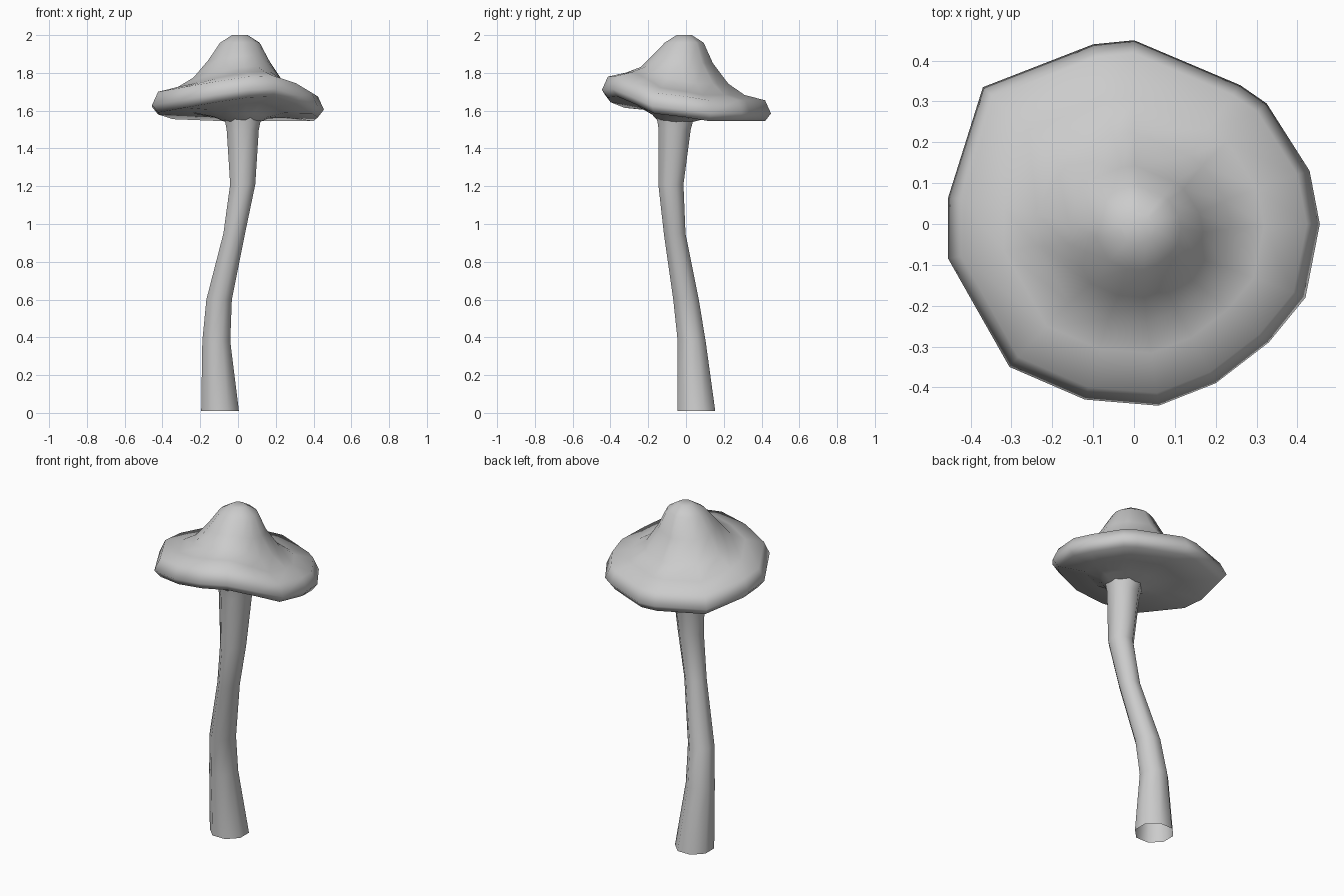
import bpy
import math

cube = bpy.data.objects.get("Cube")
if cube:
    bpy.data.objects.remove(cube)

# Single plain grey
grey = bpy.data.materials.new("pale grey")
grey.use_nodes = True
grey.diffuse_color = (0.6, 0.6, 0.6, 1)
grey.node_tree.nodes["Principled BSDF"].inputs["Base Color"].default_value = (0.6, 0.6, 0.6, 1)


def loft(name, rings, close_start=False, close_end=False):
    """Skin a list of equally sized point rings, ordered for outward normals."""
    n = len(rings[0])
    verts = [p for ring in rings for p in ring]
    faces = []
    for r in range(len(rings) - 1):
        for i in range(n):
            j = (i + 1) % n
            faces.append((r * n + i, r * n + j, (r + 1) * n + j, (r + 1) * n + i))
    if close_start:
        faces.append(tuple(reversed(range(n))))
    if close_end:
        faces.append(tuple(range(len(verts) - n, len(verts))))
    mesh = bpy.data.meshes.new(name)
    mesh.from_pydata(verts, [], faces)
    mesh.materials.append(grey)
    obj = bpy.data.objects.new(name, mesh)
    bpy.context.collection.objects.link(obj)
    bpy.ops.object.select_all(action="DESELECT")
    obj.select_set(True)
    bpy.context.view_layer.objects.active = obj
    bpy.ops.object.shade_smooth_by_angle(angle=math.radians(70))
    return obj


# Bent stem: centre x, centre y, height, radius
path = [(-0.095, 0.055, 0.01, 0.108), (-0.115, 0.03, 0.38, 0.08),
        (-0.1, 0, 0.6, 0.073), (-0.02, -0.06, 0.95, 0.062),
        (0.025, -0.08, 1.21, 0.072), (0.025, -0.06, 1.5, 0.092),
        (0.025, -0.055, 1.58, 0.11)]
SIDES = 8
turns = [math.tau * (i + 0.5) / SIDES for i in range(SIDES)]
loft("stem", [[(x + r * math.cos(a), y + r * math.sin(a), z) for a in turns]
              for x, y, z, r in path])

# Wavy cap rim, counter-clockwise: x, y, height
rim = [(0.455, 0, 1.61), (0.43, 0.13, 1.59), (0.325, 0.295, 1.59),
       (0.26, 0.34, 1.59), (0, 0.45, 1.59), (-0.1, 0.44, 1.59),
       (-0.37, 0.335, 1.6), (-0.455, 0.065, 1.625), (-0.455, -0.085, 1.635),
       (-0.305, -0.35, 1.66), (-0.12, -0.43, 1.69), (0.06, -0.445, 1.715),
       (0.2, -0.39, 1.72), (0.33, -0.29, 1.68), (0.42, -0.18, 1.63)]
MEAN = 1.65

# Cap section from gills to crown: scale, mean height, share of rim wave,
# pull towards the stem (underside) or towards the crown axis (top)
section = [(0.2, 1.54, 0, 0.025, -0.055), (0.32, 1.57, 0.2, 0.02, -0.04),
           (0.55, 1.6, 0.6, 0.01, -0.02), (0.93, 1.605, 1, 0, 0),
           (1, 1.645, 1, 0, 0), (0.93, 1.715, 1, 0, 0),
           (0.7, 1.74, 0.95, 0, -0.005), (0.52, 1.785, 0.7, 0, -0.01),
           (0.36, 1.87, 0.3, 0.005, -0.02), (0.23, 1.96, 0, 0.01, -0.01),
           (0.09, 2, 0, 0.01, -0.01)]
loft("cap", [[(x * s + ox, y * s + oy, h + k * (z - MEAN)) for x, y, z in rim]
             for s, h, k, ox, oy in section], True, True)
